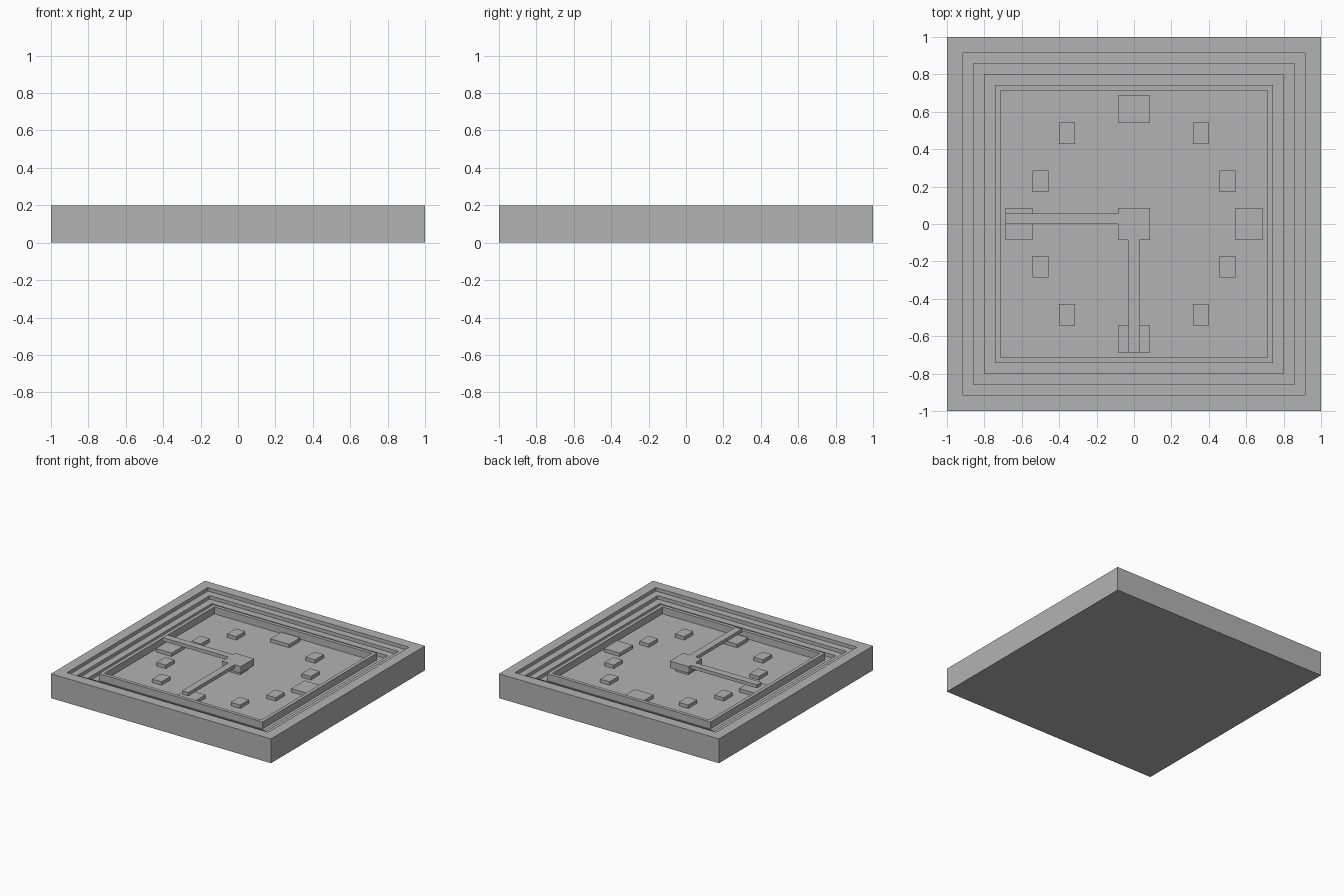
import bpy
import bmesh

U = 2 / 70  # module: the square base is 70 modules wide and 7 high

if "Cube" in bpy.data.objects:
    bpy.data.objects.remove(bpy.data.objects["Cube"], do_unlink=True)

grey = bpy.data.materials.new("plain grey")
grey.use_nodes = True
colour = (0.45, 0.45, 0.45, 1)
grey.diffuse_color = colour
for node in grey.node_tree.nodes:
    if node.type == "BSDF_PRINCIPLED":
        node.inputs["Base Color"].default_value = colour


def finish(name, bm):
    bmesh.ops.recalc_face_normals(bm, faces=bm.faces)
    mesh = bpy.data.meshes.new(name)
    bm.to_mesh(mesh)
    bm.free()
    mesh.materials.append(grey)
    obj = bpy.data.objects.new(name, mesh)
    bpy.context.collection.objects.link(obj)
    return obj


def box(name, x0, x1, y0, y1, z0, z1):
    bm = bmesh.new()
    bmesh.ops.create_cube(bm, size=1)
    for v in bm.verts:
        v.co.x = (x1 if v.co.x > 0 else x0) * U
        v.co.y = (y1 if v.co.y > 0 else y0) * U
        v.co.z = (z1 if v.co.z > 0 else z0) * U
    return finish(name, bm)


def square_solid(name, profile):
    """Sweep a (half width, height) profile around a square, capping both ends."""
    bm = bmesh.new()
    rings = [[bm.verts.new((sx * h * U, sy * h * U, z * U))
              for sx, sy in ((-1, -1), (1, -1), (1, 1), (-1, 1))]
             for h, z in profile]
    for a, b in zip(rings, rings[1:]):
        for i in range(4):
            j = (i + 1) % 4
            bm.faces.new((a[i], a[j], b[j], b[i]))
    bm.faces.new(rings[0][::-1])
    bm.faces.new(rings[-1])
    return finish(name, bm)


# Case: outer rim, steps going down, raised inner border and sunken dial
square_solid("clock_case", [
    (35, 0), (35, 7), (32, 7), (32, 6), (30, 6), (30, 5), (28, 5),
    (28, 4), (26, 4), (26, 6), (25, 6), (25, 4)])

# Large quarter markers
for s, side in ((1, "top"), (-1, "bottom")):
    lo, hi = sorted((19 * s, 24 * s))
    box("quarter_marker_" + side, -3, 3, lo, hi, 4, 5)
for s, side in ((1, "left"), (-1, "right")):
    lo, hi = sorted((19 * s, 24 * s))
    box("quarter_marker_" + side, lo, hi, -3, 3, 4, 5)

# Small hour markers, mirrored into the four corners
for cx, cy, kind in ((12.5, 17, "steep"), (17.5, 8, "shallow")):
    for sx in (-1, 1):
        for sy in (-1, 1):
            x, y = cx * sx, cy * sy
            box("hour_marker_" + kind, x - 1.5, x + 1.5, y - 2, y + 2, 4, 5)

# Hub on its stem, and the two hands flush with its top
box("hub_stem", -2, 2, -2, 2, 4, 5)
box("hub", -3, 3, -3, 3, 5, 7)
box("side_hand", -24, -3, 0, 2, 6, 7)
box("lower_hand", -1, 1, -24, -3, 6, 7)
